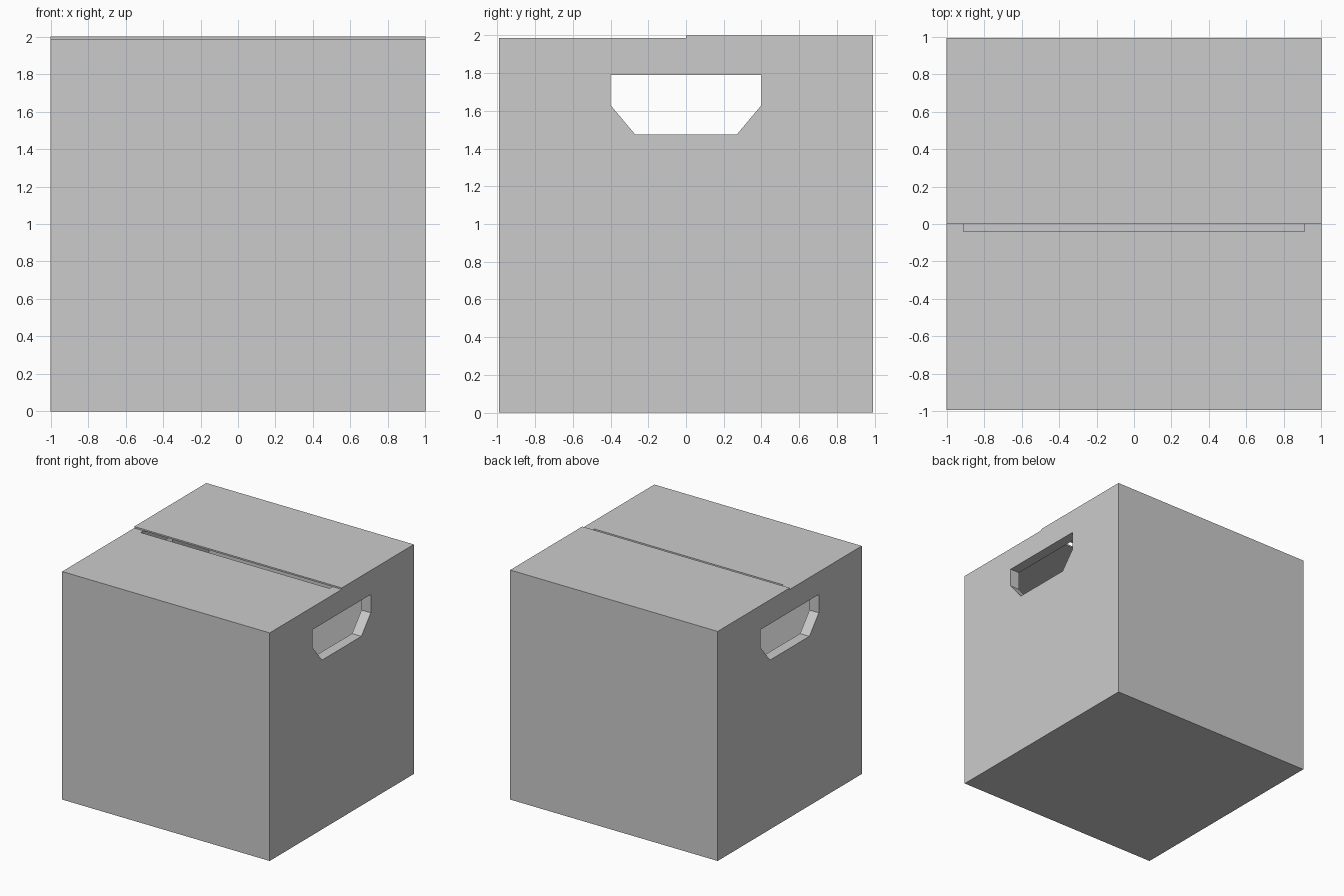
import bpy
import bmesh

if "Cube" in bpy.data.objects:
    bpy.data.objects.remove(bpy.data.objects["Cube"])


def prism(name, profile, half_width):
    """Extrude a (y, z) outline along x, centred on x = 0."""
    bm = bmesh.new()
    face = bm.faces.new([bm.verts.new((-half_width, y, z)) for y, z in profile])
    ext = bmesh.ops.extrude_face_region(bm, geom=[face])
    verts = [g for g in ext["geom"] if isinstance(g, bmesh.types.BMVert)]
    bmesh.ops.translate(bm, verts=verts, vec=(2 * half_width, 0, 0))
    bmesh.ops.recalc_face_normals(bm, faces=bm.faces)
    mesh = bpy.data.meshes.new(name)
    bm.to_mesh(mesh)
    bm.free()
    obj = bpy.data.objects.new(name, mesh)
    bpy.context.collection.objects.link(obj)
    return obj


def cut(target, cutter):
    mod = target.modifiers.new(cutter.name, 'BOOLEAN')
    mod.operation = 'DIFFERENCE'
    mod.solver = 'EXACT'
    mod.object = cutter
    cutter.hide_render = True
    cutter.display_type = 'WIRE'


D, T = 0.992, 0.09           # half depth, wall thickness
FRONT, BACK = 1.987, 2.0     # top heights of the two flaps
FLAP = BACK - FRONT          # flap thickness
GAP = 0.04                   # slot between the flaps

# Box with the back flap one step higher than the front flap
box = prism("box", [(-D, 0), (D, 0), (D, BACK), (0, BACK),
                    (0, FRONT), (-D, FRONT)], 1.0)

# Hollow inside, open through the slot between the flaps
inside = prism("inside_cutter", [
    (-D + T, T), (D - T, T), (D - T, FRONT), (0, FRONT), (0, 2.1),
    (-GAP, 2.1), (-GAP, FRONT - FLAP), (-D + T, FRONT - FLAP)], 1.0 - T)
cut(box, inside)

# Hand holes through both side walls
hand_holes = prism("hand_hole_cutter", [
    (-0.4, 1.79), (-0.4, 1.63), (-0.27, 1.475),
    (0.27, 1.475), (0.4, 1.63), (0.4, 1.79)], 1.2)
cut(box, hand_holes)
